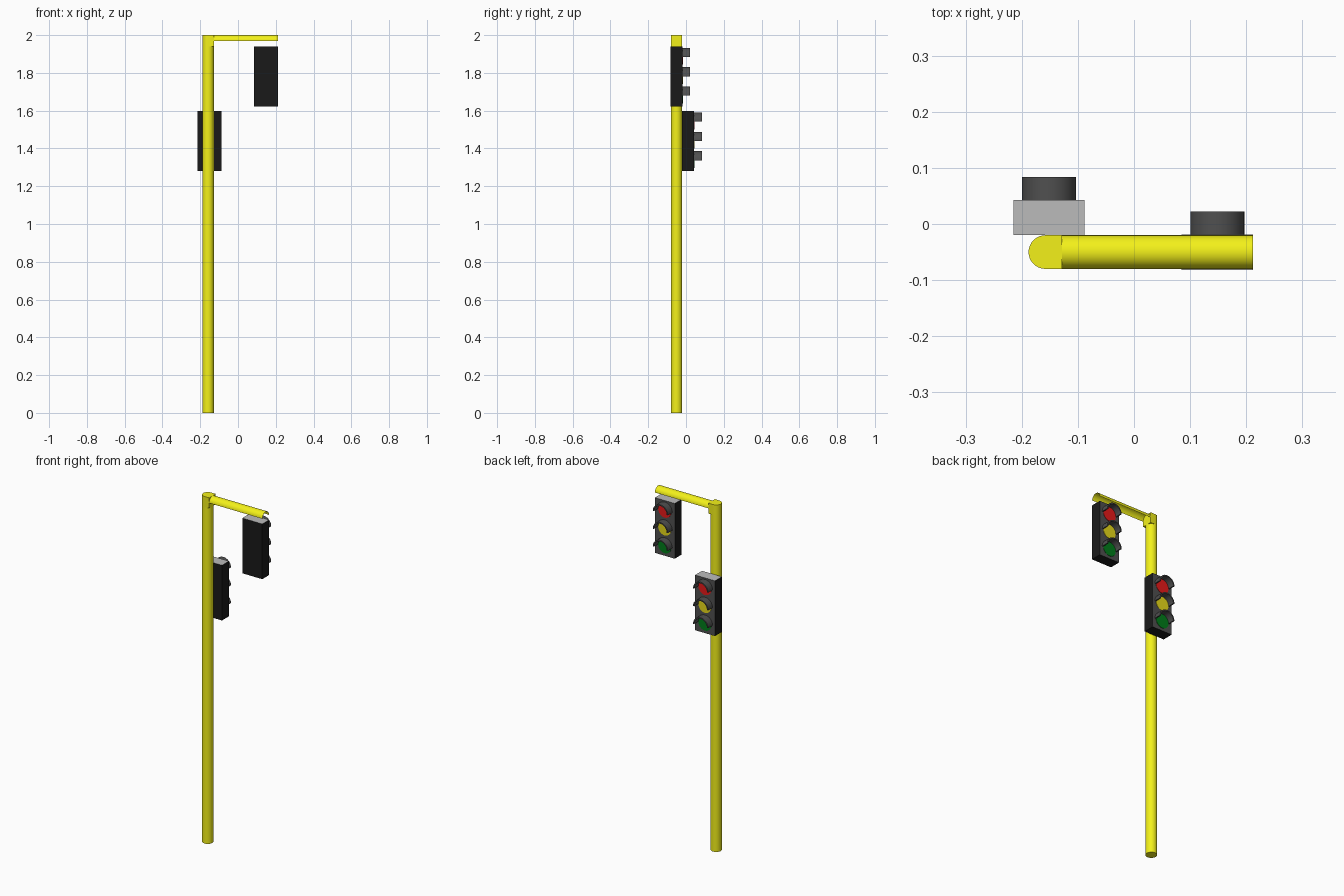
import bpy, bmesh
from math import sin, cos, pi, radians
from mathutils import Vector

if "Cube" in bpy.data.objects:
    bpy.data.objects.remove(bpy.data.objects["Cube"])


def material(name, rgb):
    m = bpy.data.materials.new(name)
    m.diffuse_color = (*rgb, 1)
    m.use_nodes = True
    m.node_tree.nodes["Principled BSDF"].inputs["Base Color"].default_value = m.diffuse_color
    return m


YELLOW = material("yellow_paint", (0.9, 0.88, 0.01))
BLACK = material("black", (0.01, 0.01, 0.01))
DARK = material("dark_grey", (0.08, 0.08, 0.08))
LIGHT = material("light_grey", (0.5, 0.5, 0.5))
LENSES = [("red", material("red", (0.8, 0.01, 0.01))),
          ("amber", material("amber", (0.8, 0.7, 0.01))),
          ("green", material("green", (0.0, 0.2, 0.01)))]


def arc(r, a0, a1, n):
    return [(r * cos(radians(a0 + (a1 - a0) * i / n)),
             r * sin(radians(a0 + (a1 - a0) * i / n))) for i in range(n + 1)]


def finish(name, bm, mats, smooth=True):
    bmesh.ops.recalc_face_normals(bm, faces=bm.faces)
    me = bpy.data.meshes.new(name)
    bm.to_mesh(me)
    bm.free()
    ob = bpy.data.objects.new(name, me)
    bpy.context.collection.objects.link(ob)
    for m in mats:
        me.materials.append(m)
    if smooth:
        bpy.ops.object.select_all(action='DESELECT')
        ob.select_set(True)
        bpy.context.view_layer.objects.active = ob
        bpy.ops.object.shade_smooth_by_angle(angle=radians(35))
    return ob


def prism(name, points, direction, mat):
    """Closed solid: planar outline extruded along a direction."""
    bm = bmesh.new()
    face = bm.faces.new([bm.verts.new(p) for p in points])
    top = bmesh.ops.extrude_face_region(bm, geom=[face], use_keep_orig=True)
    bmesh.ops.translate(bm, vec=Vector(direction),
                        verts=[v for v in top["geom"] if isinstance(v, bmesh.types.BMVert)])
    return finish(name, bm, [mat])


PX, PY, R = -0.158, -0.05, 0.03

# Pole, with a D-shaped elbow block on top
prism("pole", [(PX + x, PY + y, 0) for x, y in arc(R, 0, 360, 32)[:-1]],
      (0, 0, 1.94), YELLOW)
elbow = arc(R, 90, 270, 16) + [(R, -R), (R, R)]
prism("elbow", [(PX + x, PY + y, 1.94) for x, y in elbow], (0, 0, 0.06), YELLOW)

# Arm: half-round channel, open underneath
bm = bmesh.new()
rings = [[bm.verts.new((x, PY + y, 1.97 + z)) for y, z in arc(R, 0, 180, 20)]
         for x in (PX + R, 0.212)]
for i in range(20):
    bm.faces.new((rings[0][i], rings[0][i + 1], rings[1][i + 1], rings[1][i]))
finish("arm", bm, [YELLOW])


def signal_head(prefix, cx, y0, cz):
    # Housing: black box, grey lens face and lighter top
    bm = bmesh.new()
    bmesh.ops.create_cube(bm, size=1)
    for v in bm.verts:
        v.co = Vector((cx + v.co.x * 0.127, y0 + (v.co.y + 0.5) * 0.063, cz + v.co.z * 0.318))
    bm.normal_update()
    for f in bm.faces:
        f.material_index = 1 if f.normal.y > 0.5 else 2 if f.normal.z > 0.5 else 0
    finish(prefix + "_housing", bm, [BLACK, DARK, LIGHT], smooth=False)
    yf = y0 + 0.063
    for i, (colour, mat) in enumerate(LENSES):
        z0 = cz + (1 - i) * 0.1025
        # Lens disc
        prism(f"{prefix}_{colour}_lens",
              [(cx + x, yf, z0 + z) for x, z in arc(0.041, 0, 360, 32)[:-1]],
              (0, 0.002, 0), mat)
        # Half-round visor over the lens
        ring = arc(0.048, 0, 180, 20) + arc(0.041, 180, 0, 20)
        prism(f"{prefix}_{colour}_visor",
              [(cx + x, yf, z0 + z) for x, z in ring], (0, 0.041, 0), DARK)


signal_head("upper", 0.1485, -0.082, 1.782)
signal_head("lower", -0.1515, -0.02, 1.44)
